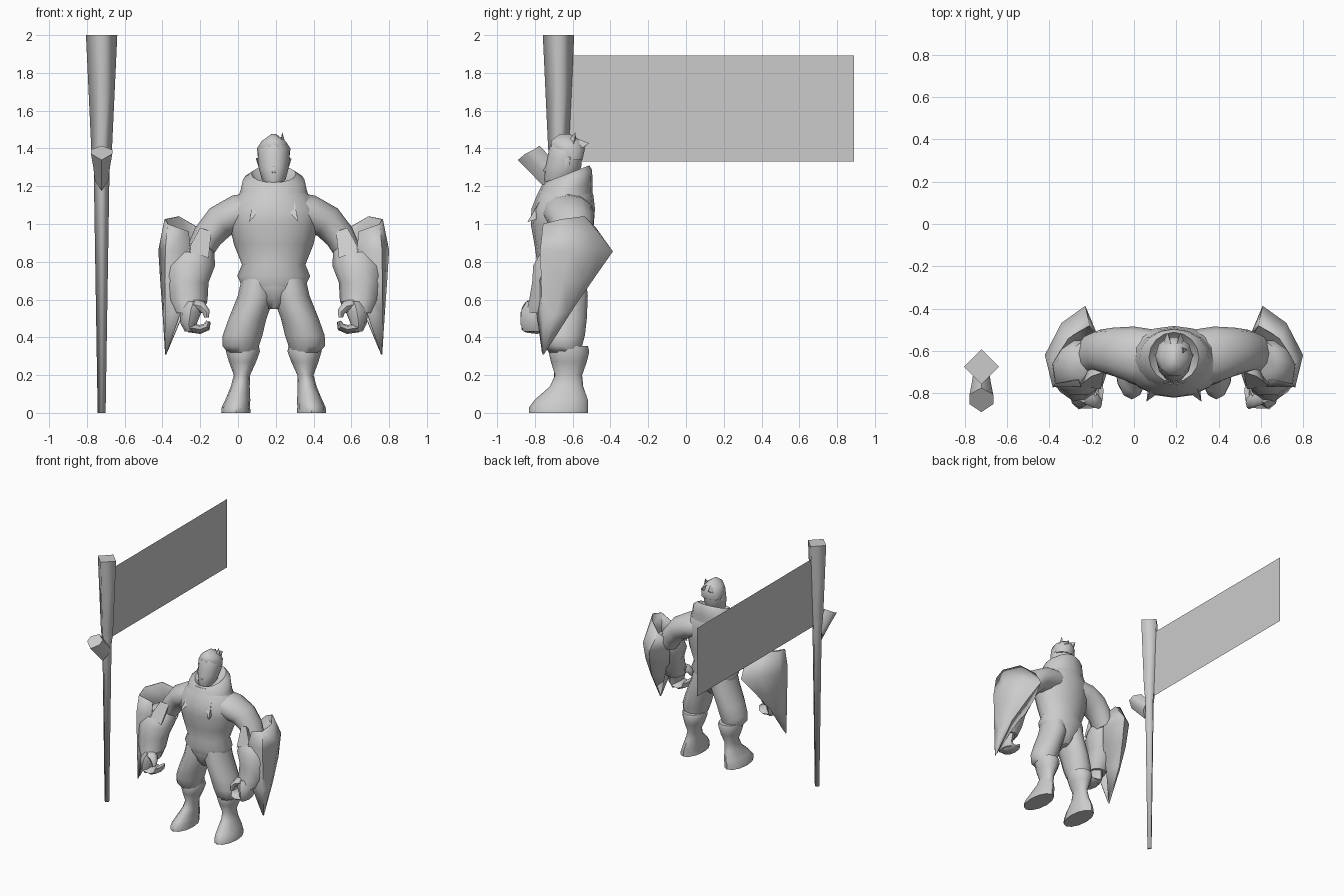
import bpy, bmesh, math
from mathutils import Vector

CX = 0.189      # centre line of the figure
POLE = (-0.722, -0.675)

grey = bpy.data.materials.new("plain grey")
grey.diffuse_color = (0.6, 0.6, 0.6, 1)


def finish(name, bm, x=0.0, mirror=False, smooth=50, thick=0):
    """Turn a bmesh into a named object, with optional mirrored twin."""
    bmesh.ops.recalc_face_normals(bm, faces=bm.faces)
    me = bpy.data.meshes.new(name)
    bm.to_mesh(me)
    bm.free()
    ob = bpy.data.objects.new(name, me)
    ob.location.x = x
    me.materials.append(grey)
    bpy.context.collection.objects.link(ob)
    bpy.ops.object.select_all(action='DESELECT')
    ob.select_set(True)
    bpy.context.view_layer.objects.active = ob
    if smooth:
        bpy.ops.object.shade_smooth_by_angle(angle=math.radians(smooth))
    if thick:
        sol = ob.modifiers.new("thickness", 'SOLIDIFY')
        sol.thickness = thick
        sol.offset = 0
    if mirror:
        m = ob.modifiers.new("mirror", 'MIRROR')
        m.use_mirror_merge = False
    return ob


def bridge(bm, loops, closed=True, caps=True):
    """Join successive point loops with quads."""
    rows = [[bm.verts.new(p) for p in loop] for loop in loops]
    n = len(rows[0])
    for a, b in zip(rows, rows[1:]):
        for i in range(n if closed else n - 1):
            j = (i + 1) % n
            bm.faces.new((a[i], a[j], b[j], b[i]))
    if closed and caps:
        bm.faces.new(rows[0])
        bm.faces.new(rows[-1])


def loft(name, rings, n=12, follow=False, tilts=None, **kw):
    """Oval rings (x, y, z, half width, half depth); follow turns them along the path."""
    bm = bmesh.new()
    loops = []
    for k, (x, y, z, a, b) in enumerate(rings):
        ax = Vector((1, 0, 0))
        if follow:
            p, q = rings[max(k - 1, 0)], rings[min(k + 1, len(rings) - 1)]
            ax = Vector((-(q[2] - p[2]), 0, q[0] - p[0])).normalized()
        t = tilts[k] if tilts else 0
        loop = []
        for i in range(n):
            c, s = math.cos(math.tau * i / n), math.sin(math.tau * i / n)
            loop.append(Vector((x, y, z)) + ax * (a * c) + Vector((0, b * s, t * s)))
        loops.append(loop)
    bridge(bm, loops)
    return finish(name, bm, CX, **kw)


def spike(name, base, tip, smooth=0, **kw):
    """Pyramid from a base polygon to a tip."""
    bm = bmesh.new()
    vs = [bm.verts.new(p) for p in base]
    t = bm.verts.new(tip)
    bm.faces.new(vs)
    for i in range(len(vs)):
        bm.faces.new((vs[i], vs[(i + 1) % len(vs)], t))
    return finish(name, bm, CX, smooth=smooth, **kw)


# --- banner: four-sided pole, horn and cloth ---
px, py = POLE
bm = bmesh.new()
bridge(bm, [[(px + r, py, z), (px, py + r, z), (px - r, py, z), (px, py - r, z)]
            for z, r in ((0, .021), (1.3, .042), (1.4, .055), (2, .083))])
finish("banner_pole", bm, smooth=91)

bm = bmesh.new()
horn = [(0, .0, .0), (.044, -.025, -.02), (.044, -.06, -.04), (0, -.09, -.07),
        (-.044, -.06, -.04), (-.044, -.025, -.02)]
bridge(bm, [[(px + x * k, y0 + y * k, z0 + z * k * f) for x, y, z in horn]
            for y0, z0, k, f in ((-.66, 1.30, .8, 2.2), (-.72, 1.355, 1.0, 1.4), (-.775, 1.415, 1.28, .85))])
finish("pole_horn", bm, smooth=55)

bm = bmesh.new()
bm.faces.new([bm.verts.new((px, y, z)) for y, z in
              ((-.62, 1.33), (.89, 1.33), (.89, 1.893), (-.62, 1.893))])
finish("banner_cloth", bm, smooth=0)

# --- torso, pelvis and collar ---
loft("torso", [(0, -.65, .665, .165, .125), (0, -.65, .725, .193, .145), (0, -.65, .785, .168, .137),
               (0, -.65, .89, .21, .152), (0, -.655, 1.0, .235, .167), (0, -.65, 1.08, .24, .168),
               (0, -.64, 1.15, .19, .15), (0, -.635, 1.21, .13, .125)], n=16)
loft("pelvis", [(0, -.65, .55, .035, .07), (0, -.65, .60, .10, .105), (0, -.65, .66, .17, .128),
                (0, -.65, .72, .17, .13)])
loft("collar", [(0, -.65, 1.11, .20, .155), (0, -.64, 1.18, .175, .145), (0, -.635, 1.235, .163, .138),
                (0, -.63, 1.265, .118, .118), (0, -.64, 1.225, .08, .085)], n=16,
     tilts=[.02, .04, .05, .045, .03])
spike("lapel_tip", [(.06, -.79, 1.09), (.11, -.775, 1.12), (.12, -.74, 1.04)],
      (.13, -.84, 1.01), smooth=89, mirror=True)

# --- head ---
loft("head", [(0, -.66, 1.15, .06, .06), (0, -.69, 1.205, .038, .05), (0, -.668, 1.235, .063, .083),
              (0, -.65, 1.30, .08, .095), (0, -.642, 1.35, .084, .092), (0, -.635, 1.40, .082, .09),
              (0, -.632, 1.44, .058, .075), (0, -.63, 1.465, .02, .03)], n=12)
spike("nose", [(-.015, -.738, 1.262), (.015, -.738, 1.262), (0, -.725, 1.34)], (0, -.757, 1.283), smooth=120)
spike("ear", [(.074, -.655, 1.28), (.074, -.62, 1.29), (.074, -.61, 1.36), (.074, -.66, 1.35)],
      (.094, -.615, 1.345), smooth=89, mirror=True)
loft("hair", [(0, -.605, 1.34, .082, .06), (0, -.625, 1.40, .089, .095), (0, -.635, 1.44, .062, .085),
              (0, -.64, 1.476, .012, .03)], n=10)
spike("hair_back_lock", [(.01, -.56, 1.39), (.06, -.58, 1.38), (.05, -.62, 1.44), (.005, -.60, 1.462)],
      (.03, -.513, 1.428), smooth=60, mirror=True)
spike("hair_side_lock", [(.03, -.58, 1.41), (.075, -.60, 1.39), (.04, -.63, 1.43)],
      (.045, -.585, 1.486))

# --- arms, hands ---
loft("upper_arm", [(.09, -.635, 1.07, .10, .135), (.19, -.62, 1.055, .10, .135), (.285, -.605, 1.01, .09, .115),
                   (.35, -.60, .935, .08, .10), (.395, -.615, .85, .07, .095)],
     follow=True, mirror=True)
spike("sleeve_cuff", [(.33, -.70, .96), (.39, -.72, .98), (.455, -.77, .86), (.345, -.78, .82)],
      (.38, -.60, .87), smooth=89, mirror=True)
loft("forearm", [(.42, -.64, .90, .08, .08), (.435, -.66, .85, .12, .115), (.445, -.685, .78, .135, .13),
                 (.46, -.705, .69, .115, .115), (.455, -.735, .60, .105, .10), (.445, -.765, .53, .075, .085)],
     n=10, mirror=True)
loft("palm", [(.425, -.76, .59, .075, .085), (.44, -.785, .54, .06, .088), (.45, -.79, .47, .042, .087),
              (.44, -.79, .43, .03, .07)], n=8, mirror=True)
loft("fingers", [(.46, -.785, .48, .022, .07), (.44, -.79, .45, .026, .082), (.39, -.79, .442, .024, .082),
                 (.355, -.79, .455, .022, .075), (.345, -.79, .485, .012, .06)],
     n=8, follow=True, mirror=True)
loft("thumb", [(.43, -.80, .575, .03, .05), (.385, -.82, .565, .03, .045), (.357, -.845, .535, .02, .03),
               (.355, -.855, .505, .012, .02)], n=8, follow=True, mirror=True)

# --- curved arm guards: front panel, side, back tip and inner flap, with long lower point ---
bm = bmesh.new()
bridge(bm, [
    [(.45, -.735, .96), (.56, -.755, 1.0), (.575, -.66, 1.025), (.50, -.54, 1.04), (.40, -.48, .98),
     (.35, -.53, .92)],
    [(.44, -.765, .86), (.572, -.77, .86), (.608, -.62, .86), (.53, -.47, .87), (.42, -.39, .855),
     (.35, -.56, .80)],
    [(.46, -.80, .70), (.573, -.765, .70), (.598, -.65, .70), (.555, -.54, .71), (.48, -.485, .72),
     (.39, -.61, .69)],
    [(.49, -.79, .54), (.573, -.76, .52), (.585, -.69, .52), (.565, -.63, .53), (.54, -.595, .56),
     (.47, -.67, .55)],
    [(.565, -.760, .32), (.57, -.757, .31), (.572, -.752, .31), (.57, -.747, .32), (.565, -.742, .33),
     (.562, -.75, .33)],
], closed=False)
finish("arm_guard", bm, CX, mirror=True, smooth=60, thick=.006)

# --- legs ---
loft("trouser_leg", [(.085, -.65, .71, .085, .12), (.092, -.65, .62, .098, .13), (.138, -.65, .50, .10, .125),
                     (.165, -.65, .41, .105, .115), (.175, -.65, .355, .097, .10),
                     (.168, -.64, .32, .075, .085)], mirror=True)
loft("boot", [(.165, -.62, .355, .086, .10), (.163, -.62, .325, .09, .108), (.165, -.62, .27, .072, .095),
              (.168, -.622, .20, .043, .072), (.177, -.632, .14, .05, .088), (.19, -.66, .07, .066, .14),
              (.20, -.675, .03, .075, .155), (.20, -.675, 0, .078, .155)], mirror=True)
